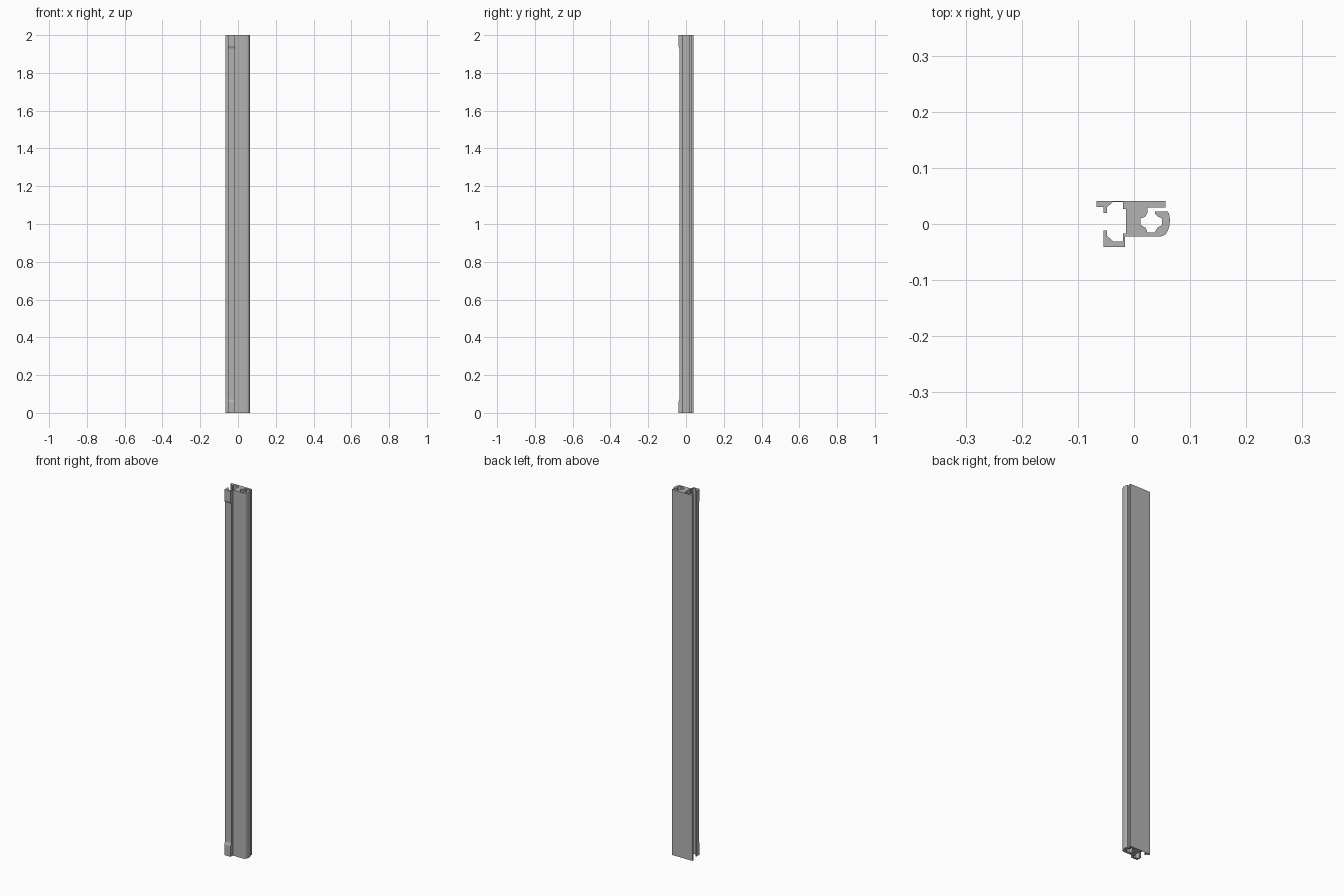
import bpy, bmesh, math

cube = bpy.data.objects.get("Cube")
if cube:
    bpy.data.objects.remove(cube, do_unlink=True)

LENGTH = 2.0

metal = bpy.data.materials.new("aluminium grey")
metal.use_nodes = True
GREY = (0.45, 0.45, 0.45, 1)
metal.diffuse_color = GREY
metal.node_tree.nodes["Principled BSDF"].inputs["Base Color"].default_value = GREY


def prism(name, outline, offset):
    """Extrude a closed outline along the offset vector into a solid."""
    bm = bmesh.new()
    face = bm.faces.new([bm.verts.new(p) for p in outline])
    result = bmesh.ops.extrude_face_region(bm, geom=[face])
    moved = [v for v in result["geom"] if isinstance(v, bmesh.types.BMVert)]
    bmesh.ops.translate(bm, verts=moved, vec=offset)
    bmesh.ops.recalc_face_normals(bm, faces=bm.faces)
    mesh = bpy.data.meshes.new(name)
    bm.to_mesh(mesh)
    bm.free()
    mesh.materials.append(metal)
    obj = bpy.data.objects.new(name, mesh)
    bpy.context.collection.objects.link(obj)
    return obj


# Open channel on the right side, from the back flange round to the front leg
channel = [
    (-.067, .041), (-.067, .030), (-.054, .030), (-.054, .020), (-.048, .020),
    (-.048, .030), (-.038, .039), (-.020, .039), (-.020, .027), (-.014, .027),
    (-.014, -.017), (-.020, -.017), (-.020, -.031), (-.037, -.031),
    (-.048, -.021), (-.048, -.012), (-.054, -.012), (-.054, -.035),
    (-.016, -.035), (-.016, -.022),
]
# Rounded outer nose on the left side
nose = [(.048 + .016 * math.sin(a), .006 - .028 * math.cos(a))
        for a in (math.radians(12 * i) for i in range(11))]
# Cross-shaped screw port, open towards the back flange
port = [
    (.060, .022), (.037, .022), (.037, .019), (.043, .013), (.050, .010),
    (.050, -.002), (.042, -.006), (.037, -.015), (.024, -.015),
    (.021, -.007), (.012, -.002), (.012, .010), (.020, .013),
    (.024, .020), (.024, .029), (.056, .029), (.056, .041),
]
profile = channel + nose + port
rail = prism("rail_extrusion", [(x, y, 0) for x, y in profile], (0, 0, LENGTH))
bpy.context.view_layer.objects.active = rail
rail.select_set(True)
bpy.ops.object.shade_smooth_by_angle(angle=math.radians(20))

# Thin tapered pads on the front leg at both ends
for name, z, up in (("lower_pad", 0, 1), ("upper_pad", LENGTH, -1)):
    side = [(-.034, 0), (-.041, 0), (-.041, .058), (-.035, .072), (-.034, .072)]
    prism(name, [(-.054, y, z + up * h) for y, h in side], (.038, 0, 0))
